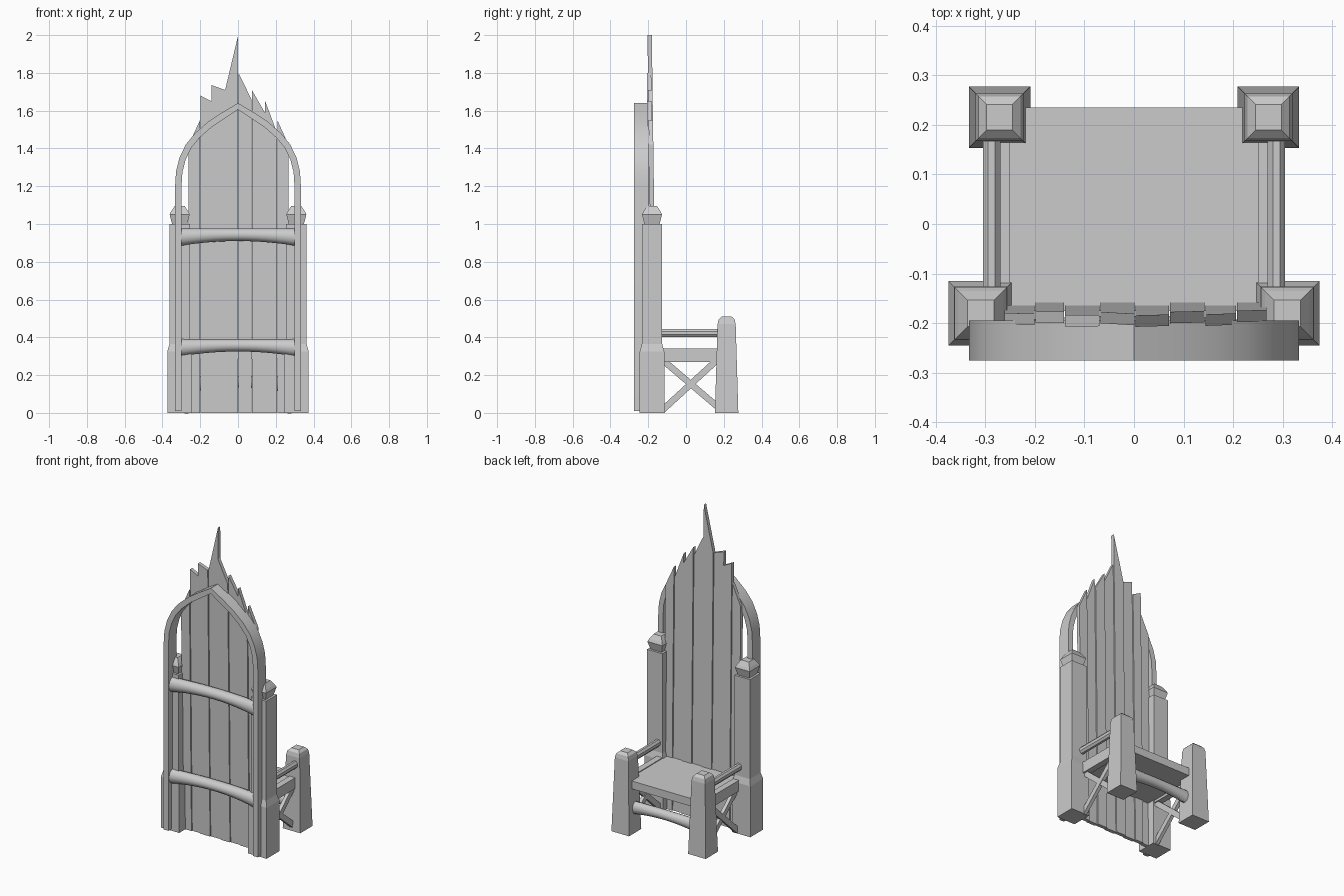
import bpy, bmesh, math
from mathutils import Vector

cube = bpy.data.objects.get("Cube")
if cube:
    bpy.data.objects.remove(cube, do_unlink=True)

grey = bpy.data.materials.new("plain_grey")
grey.use_nodes = True
grey.diffuse_color = (0.6, 0.6, 0.6, 1)
grey.node_tree.nodes["Principled BSDF"].inputs["Base Color"].default_value = (0.6, 0.6, 0.6, 1)


def add(name, bm, smooth=False):
    bmesh.ops.recalc_face_normals(bm, faces=bm.faces)
    mesh = bpy.data.meshes.new(name)
    bm.to_mesh(mesh)
    bm.free()
    mesh.materials.append(grey)
    ob = bpy.data.objects.new(name, mesh)
    bpy.context.collection.objects.link(ob)
    if smooth:
        bpy.ops.object.select_all(action='DESELECT')
        ob.select_set(True)
        bpy.context.view_layer.objects.active = ob
        bpy.ops.object.shade_smooth_by_angle(angle=math.radians(35))
    return ob


def loft(name, rings, smooth=False, closed=False):
    """Skin a list of equal-length rings of points."""
    bm = bmesh.new()
    loops = [[bm.verts.new(p) for p in ring] for ring in rings]
    n = len(loops[0])
    for a, b in zip(loops, loops[1:]):
        for i in range(n):
            j = (i + 1) % n
            bm.faces.new((a[i], a[j], b[j], b[i]))
    bm.faces.new(loops[0])
    bm.faces.new(loops[-1])
    return add(name, bm, smooth)


def square_stack(name, cx, cy, sections):
    """Square post from (half width, height) sections."""
    corners = ((-1, -1), (1, -1), (1, 1), (-1, 1))
    return loft(name, [[(cx + sx * h, cy + sy * h, z) for sx, sy in corners]
                       for h, z in sections])


def box(name, lo, hi):
    corners = ((0, 0), (1, 0), (1, 1), (0, 1))
    pick = lambda k, i: (lo, hi)[k][i]
    return loft(name, [[(pick(a, 0), pick(b, 1), z) for a, b in corners]
                       for z in (lo[2], hi[2])])


def bar(name, start, end, width, depth):
    """Flat bar in a side plane, depth along x."""
    a, b = Vector(start), Vector(end)
    side = (b - a).cross(Vector((1, 0, 0))).normalized() * width / 2
    out = Vector((depth / 2, 0, 0))
    return loft(name, [[p + side + out, p - side + out, p - side - out, p + side - out]
                       for p in (a, b)])


def curved_rail(name, half, y, ry, z_low, z_top, bow):
    """Rounded rail with a flat top line and an arched underside."""
    rings = []
    for s in range(13):
        u = s / 6 - 1
        arch = 1 - u * u
        low = z_low + 0.025 * arch
        mid, rz = (low + z_top) / 2, (z_top - low) / 2
        rings.append([(u * half, y + bow * arch + ry * math.cos(t), mid + rz * math.sin(t))
                      for t in [math.tau * k / 12 for k in range(12)]])
    return loft(name, rings, True)


# Pointed arch frame behind the backrest
half_arch = [(0.333, 0.01), (0.333, 1.2), (0.328, 1.28), (0.31, 1.35), (0.277, 1.42),
             (0.228, 1.48), (0.16, 1.54), (0.08, 1.593)]
outline = [(-x, z) for x, z in half_arch] + [(0, 1.64)] + half_arch[::-1]
rings = []
for i, (x, z) in enumerate(outline):
    x0, z0 = outline[max(i - 1, 0)]
    x1, z1 = outline[min(i + 1, len(outline) - 1)]
    length = math.hypot(x1 - x0, z1 - z0)
    ix, iz = x + (z1 - z0) / length * 0.034, z - (x1 - x0) / length * 0.034
    rings.append([(x, -0.275, z), (x, -0.195, z), (ix, -0.195, iz), (ix, -0.275, iz)])
loft("arch_frame", rings, True)

# Splintered backrest planks, leaning slightly
edges = [-0.262, -0.2, -0.14, -0.069, 0.002, 0.072, 0.143, 0.207, 0.268]
tops = [(1.42, 1.55), (1.68, 1.65), (1.735, 1.71), (1.71, 2.0),
        (1.8, 1.66), (1.71, 1.59), (1.65, 1.485), (1.55, 1.42)]
for i, (left_top, right_top) in enumerate(tops):
    x0, x1 = edges[i] + 0.001, edges[i + 1] - 0.001
    shift = 0.003 if i % 2 else -0.003
    back = lambda z: -0.18 - 0.0135 * z + shift
    ends = []
    for x, top in ((x0, left_top), (x1, right_top)):
        ends.append([(x, back(0), 0), (x, back(0) + 0.023, 0),
                     (x, back(top) + 0.023, top), (x, back(top), top)])
    loft("back_plank_%d" % (i + 1), ends)

# Cross rails on the backrest and between the front legs
curved_rail("upper_back_rail", 0.302, -0.235, 0.035, 0.885, 0.977, 0.015)
curved_rail("lower_back_rail", 0.302, -0.235, 0.035, 0.3, 0.39, 0.015)
curved_rail("front_stretcher", 0.24, 0.205, 0.03, 0.11, 0.195, 0.0)

# Seat
box("seat", (-0.25, -0.175, 0.285), (0.25, 0.235, 0.335))

for side, s in (("left", 1), ("right", -1)):
    # Rear posts with stepped base and cut finial
    square_stack(side + "_rear_post", s * 0.309, -0.18,
                 [(0.065, 0), (0.065, 0.325), (0.054, 0.365), (0.054, 1.0)])
    square_stack(side + "_finial", s * 0.309, -0.18,
                 [(0.04, 1.0), (0.053, 1.05), (0.045, 1.067), (0.027, 1.095)])
    # Tapered front legs with chamfered tops
    square_stack(side + "_front_leg", s * 0.271, 0.215,
                 [(0.062, 0), (0.048, 0.47), (0.042, 0.495), (0.026, 0.51)])
    # Armrest
    rings = [[(s * 0.287 + 0.019 * math.cos(t), y, 0.423 + 0.024 * math.sin(t))
              for t in [math.tau * (k + 0.5) / 8 for k in range(8)]]
             for y in (-0.14, 0.19)]
    loft(side + "_armrest", rings)
    # Side rail and crossed braces
    x0, x1 = sorted((s * 0.25, s * 0.29))
    box(side + "_seat_rail", (x0, -0.14, 0.27), (x1, 0.18, 0.34))
    bar(side + "_brace_a", (s * 0.272, -0.13, 0.01), (s * 0.272, 0.17, 0.285), 0.034, 0.022)
    bar(side + "_brace_b", (s * 0.268, -0.13, 0.285), (s * 0.268, 0.17, 0.03), 0.034, 0.022)
